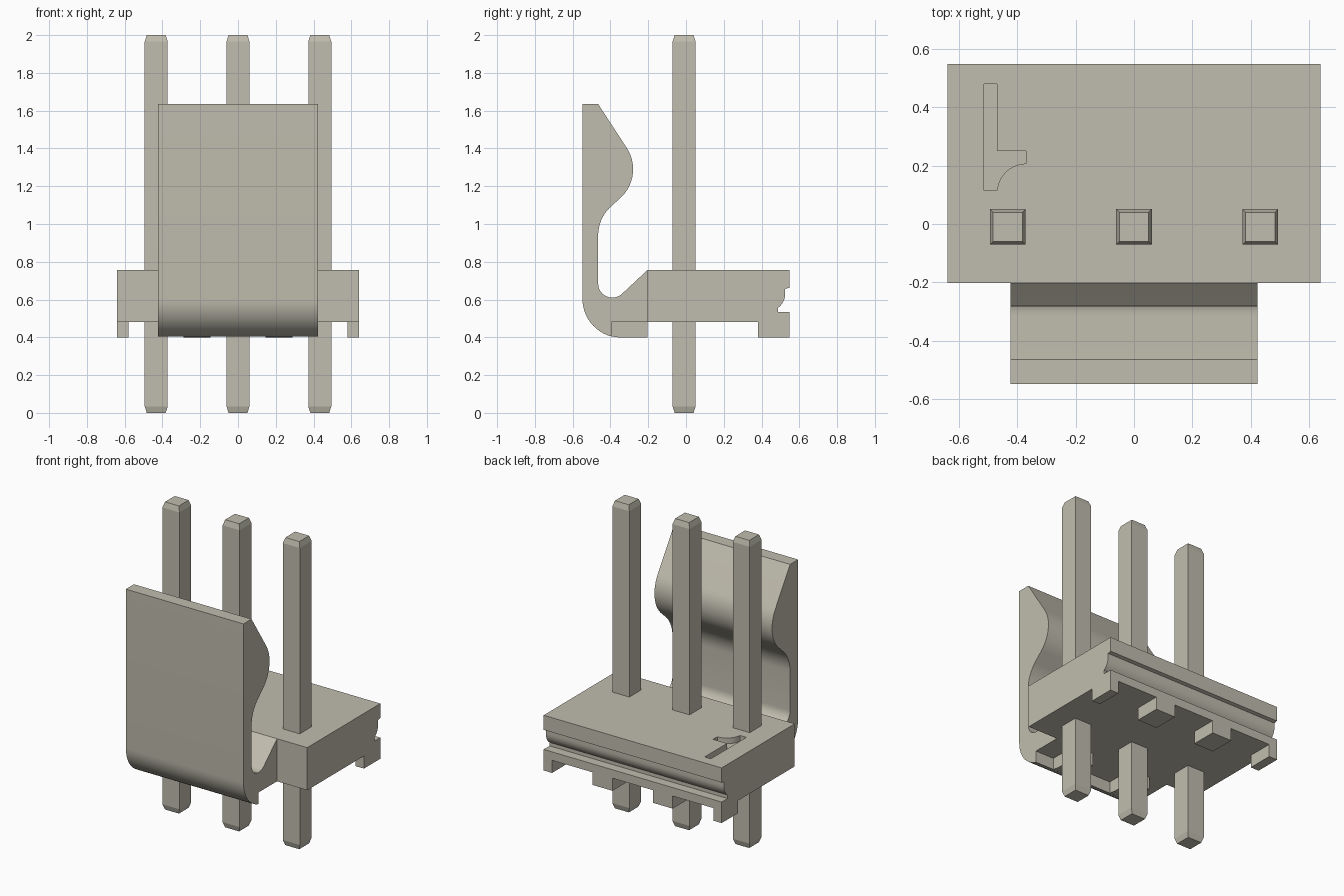
import bpy, bmesh, math
from mathutils import Vector

cube = bpy.data.objects.get("Cube")
if cube:
    bpy.data.objects.remove(cube, do_unlink=True)

# One warm grey for every part
grey = bpy.data.materials.new("warm_grey")
grey.use_nodes = True
COLOUR = (0.53, 0.51, 0.425, 1)
grey.diffuse_color = COLOUR
grey.node_tree.nodes["Principled BSDF"].inputs["Base Color"].default_value = COLOUR


def arc(cy, cz, r, a0, a1, steps=12):
    """Points on a circular arc, angles in degrees."""
    angles = [math.radians(a0 + (a1 - a0) * i / steps) for i in range(steps + 1)]
    return [(cy + r * math.cos(a), cz + r * math.sin(a)) for a in angles]


def finish(name, bm):
    bmesh.ops.recalc_face_normals(bm, faces=bm.faces)
    mesh = bpy.data.meshes.new(name)
    bm.to_mesh(mesh)
    bm.free()
    mesh.materials.append(grey)
    obj = bpy.data.objects.new(name, mesh)
    bpy.context.collection.objects.link(obj)
    return obj


def prism(name, points, offset):
    """Extrude a closed outline of 3D points along an offset."""
    bm = bmesh.new()
    face = bm.faces.new([bm.verts.new(p) for p in points])
    ext = bmesh.ops.extrude_face_region(bm, geom=[face])
    moved = [g for g in ext["geom"] if isinstance(g, bmesh.types.BMVert)]
    bmesh.ops.translate(bm, verts=moved, vec=Vector(offset))
    return finish(name, bm)


def side_profile(name, outline, x0, x1):
    """Extrude a (y, z) outline between two x positions."""
    return prism(name, [(x0, y, z) for y, z in outline], (x1 - x0, 0, 0))


def activate(obj):
    bpy.ops.object.select_all(action='DESELECT')
    obj.select_set(True)
    bpy.context.view_layer.objects.active = obj


def smooth(obj):
    activate(obj)
    bpy.ops.object.shade_smooth_by_angle(angle=math.radians(25))


# Base block with a groove along its back
base = side_profile("base_block",
                    [(-0.203, 0.48), (-0.203, 0.757), (0.548, 0.757), (0.548, 0.662), (0.525, 0.657)]
                    + arc(0.435, 0.63, 0.09, 0, -50, 8)
                    + [(0.488, 0.558), (0.488, 0.535), (0.548, 0.535), (0.548, 0.48)],
                    -0.64, 0.64)

# Engraved outline of the latch in the top face
mark = [(-0.515, 0.115), (-0.515, 0.48), (-0.47, 0.48), (-0.47, 0.25), (-0.37, 0.25), (-0.37, 0.207)] \
    + arc(-0.37, 0.107, 0.1, 95, 175, 8) + [(-0.47, 0.115)]
cutter = prism("mark_cutter", [(x, y, 0.72) for x, y in mark], (0, 0, 0.1))
cutter.hide_render = True
activate(base)
cut = base.modifiers.new("engraving", 'BOOLEAN')
cut.operation = 'DIFFERENCE'
cut.solver = 'EXACT'
cut.object = cutter
bpy.ops.object.modifier_apply(modifier=cut.name)
bpy.data.objects.remove(cutter, do_unlink=True)
smooth(base)

# Upright latch: wedge head, hooked throat and rounded heel
latch = side_profile("latch",
                     [(-0.548, 1.635), (-0.465, 1.635)]
                     + arc(-0.486, 1.29, 0.206, 34, -45)
                     + arc(-0.26, 0.94, 0.205, 135, 180)
                     + arc(-0.39, 0.685, 0.075, 180, 315)
                     + [(-0.203, 0.757), (-0.203, 0.48), (-0.395, 0.48)]
                     + arc(-0.343, 0.603, 0.205, 255.3, 180),
                     -0.423, 0.423)
smooth(latch)

# Ribs under the latch, and feet under the back edge
for side, sign in (("left", 1), ("right", -1)):
    side_profile(f"latch_rib_{side}",
                 [(-0.395, 0.48), (-0.395, 0.405), (-0.345, 0.398), (-0.203, 0.398), (-0.203, 0.48)],
                 sign * 0.145, sign * 0.288)
    for place, xa, xb in (("inner", 0.145, 0.288), ("outer", 0.58, 0.64)):
        side_profile(f"back_foot_{place}_{side}",
                     [(0.38, 0.398), (0.38, 0.48), (0.548, 0.48), (0.548, 0.398)],
                     sign * xa, sign * xb)


# Square pins with tapered tips
def pin(name, x, y=-0.01):
    bm = bmesh.new()
    rings = []
    for z, h in ((0, 0.05), (0.035, 0.061), (1.965, 0.061), (2, 0.05)):
        rings.append([bm.verts.new((x + sx * h, y + sy * h, z))
                      for sx, sy in ((-1, -1), (1, -1), (1, 1), (-1, 1))])
    for low, high in zip(rings, rings[1:]):
        for i in range(4):
            j = (i + 1) % 4
            bm.faces.new((low[i], low[j], high[j], high[i]))
    bm.faces.new(rings[0])
    bm.faces.new(rings[-1])
    return finish(name, bm)


for name, x in (("pin_right", -0.433), ("pin_centre", 0), ("pin_left", 0.433)):
    pin(name, x)
